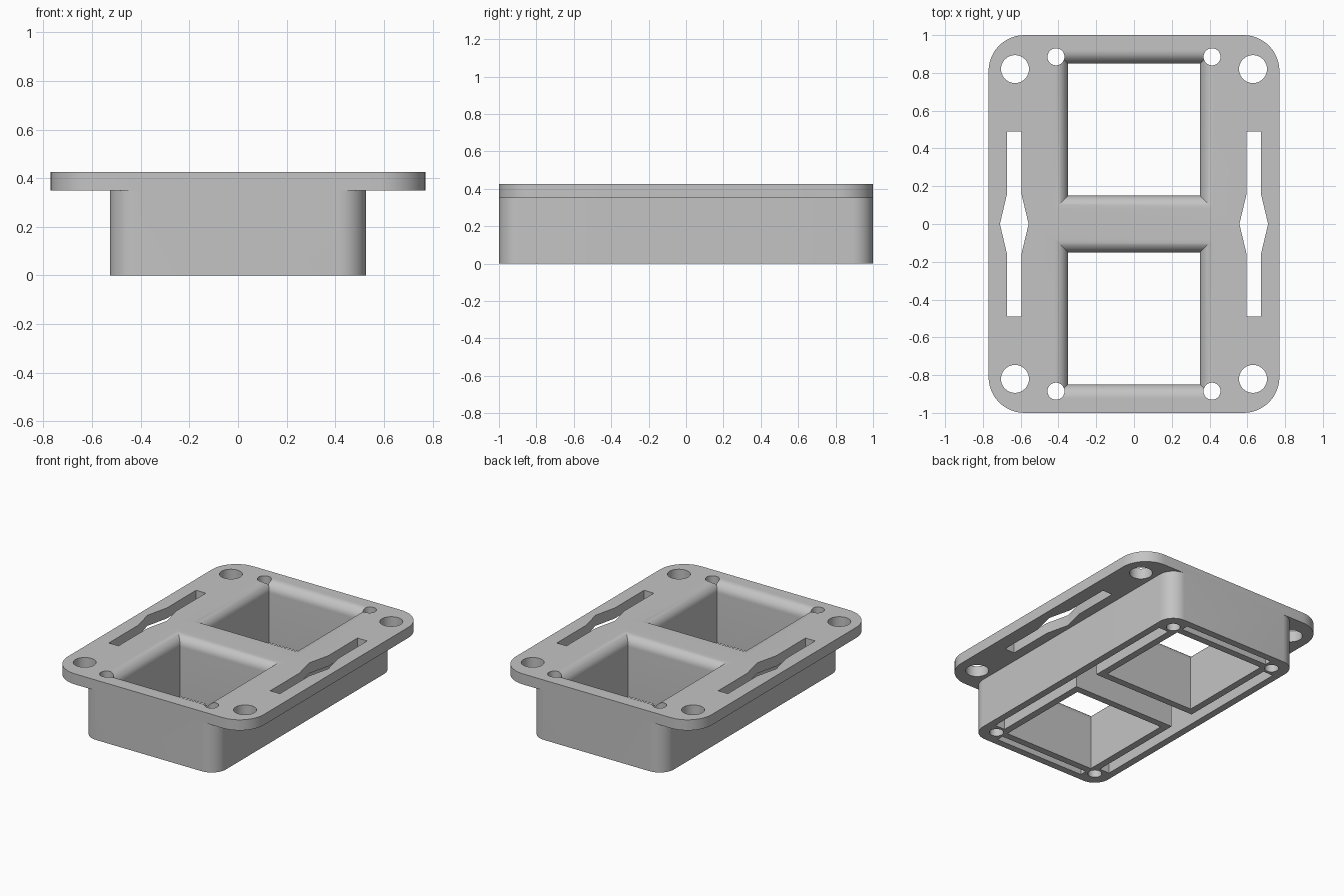
import bpy, bmesh
from math import sin, cos, pi, radians

if "Cube" in bpy.data.objects:
    bpy.data.objects.remove(bpy.data.objects["Cube"])

TOP, FLANGE_Z, LIP = 0.425, 0.35, 0.07

grey = bpy.data.materials.new("plain grey")
grey.use_nodes = True
colour = (0.55, 0.55, 0.55, 1)
grey.diffuse_color = colour
grey.node_tree.nodes["Principled BSDF"].inputs["Base Color"].default_value = colour


def loft(name, rings):
    """Closed solid through a stack of equal-length point rings."""
    bm = bmesh.new()
    loops = [[bm.verts.new(p) for p in ring] for ring in rings]
    n = len(loops[0])
    for a, b in zip(loops, loops[1:]):
        for i in range(n):
            j = (i + 1) % n
            bm.faces.new((a[i], a[j], b[j], b[i]))
    bm.faces.new(loops[0][::-1])
    bm.faces.new(loops[-1])
    bmesh.ops.recalc_face_normals(bm, faces=bm.faces)
    mesh = bpy.data.meshes.new(name)
    bm.to_mesh(mesh)
    bm.free()
    obj = bpy.data.objects.new(name, mesh)
    bpy.context.collection.objects.link(obj)
    mesh.materials.append(grey)
    return obj


def prism(name, outline, z0, z1):
    return loft(name, [[(x, y, z) for x, y in outline] for z in (z0, z1)])


def rect(x0, x1, y0, y1):
    return [(x0, y0), (x1, y0), (x1, y1), (x0, y1)]


def circle(cx, cy, r, n=40):
    return [(cx + r * cos(2 * pi * i / n), cy + r * sin(2 * pi * i / n)) for i in range(n)]


def rounded(hx, hy, r, n=12):
    pts = []
    for k, (sx, sy) in enumerate([(1, 1), (-1, 1), (-1, -1), (1, -1)]):
        for i in range(n + 1):
            a = (k + i / n) * pi / 2
            pts.append((sx * (hx - r) + r * cos(a), sy * (hy - r) + r * sin(a)))
    return pts


def boolean(target, tool, operation):
    mod = target.modifiers.new("cut", "BOOLEAN")
    mod.operation, mod.solver, mod.object = operation, "EXACT", tool
    bpy.context.view_layer.objects.active = target
    bpy.ops.object.modifier_apply(modifier=mod.name)
    bpy.data.objects.remove(tool)


# Flanged housing: rounded box with a wider plate on top
housing = prism("flanged_housing", rounded(0.77, 1.0, 0.19), FLANGE_Z, TOP)
boolean(housing, prism("box", rounded(0.527, 1.0, 0.112), 0, FLANGE_Z + 0.03), "UNION")

cutters = []

# Two square windows with a rounded lip at the top
for s in (1, -1):
    steps = [(0, -0.1)]
    for i in range(11):
        a = i / 10 * pi / 2
        steps.append((LIP * (1 - cos(a)), TOP - LIP + LIP * sin(a)))
    steps.append((LIP, TOP + 0.1))
    rings = []
    for grow, z in steps:
        h = 0.35 + grow
        rings.append([(x, y + s * 0.5, z) for x, y in rect(-h, h, -h, h)])
    cutters.append(loft("window", rings))

# Hollow underside: side channels joined by a middle one, and end slots
side = [(0.4, 0.1), (0.4, 0.82), (0.477, 0.82)]
quarter = side + [(x, -y) for x, y in side[::-1]]
hollow = quarter + [(-x, -y) for x, y in quarter]
cutters.append(prism("hollow", hollow, -0.1, FLANGE_Z))
for s in (1, -1):
    ends = sorted((s * 0.9, s * 0.95))
    cutters.append(prism("end_slot", rect(-0.35, 0.35, *ends), -0.1, FLANGE_Z))

# Corner holes through the box and through the flange
for sx in (1, -1):
    for sy in (1, -1):
        cutters.append(prism("boss_hole", circle(sx * 0.413, sy * 0.885, 0.045), -0.1, 0.6))
        cutters.append(prism("flange_hole", circle(sx * 0.63, sy * 0.82, 0.074), 0.2, 0.6))

# Long slots with a diamond middle
half = [(0.038, -0.49), (0.038, -0.16), (0.076, 0), (0.038, 0.16), (0.038, 0.49)]
slot = half + [(-x, -y) for x, y in half]
for s in (1, -1):
    cutters.append(prism("strap_slot", [(x + s * 0.634, y) for x, y in slot], 0.2, 0.6))

for cutter in cutters:
    boolean(housing, cutter, "DIFFERENCE")

# Smooth curves, sharp edges
bpy.ops.object.select_all(action="DESELECT")
housing.select_set(True)
bpy.context.view_layer.objects.active = housing
bpy.ops.object.shade_smooth_by_angle(angle=radians(30))
